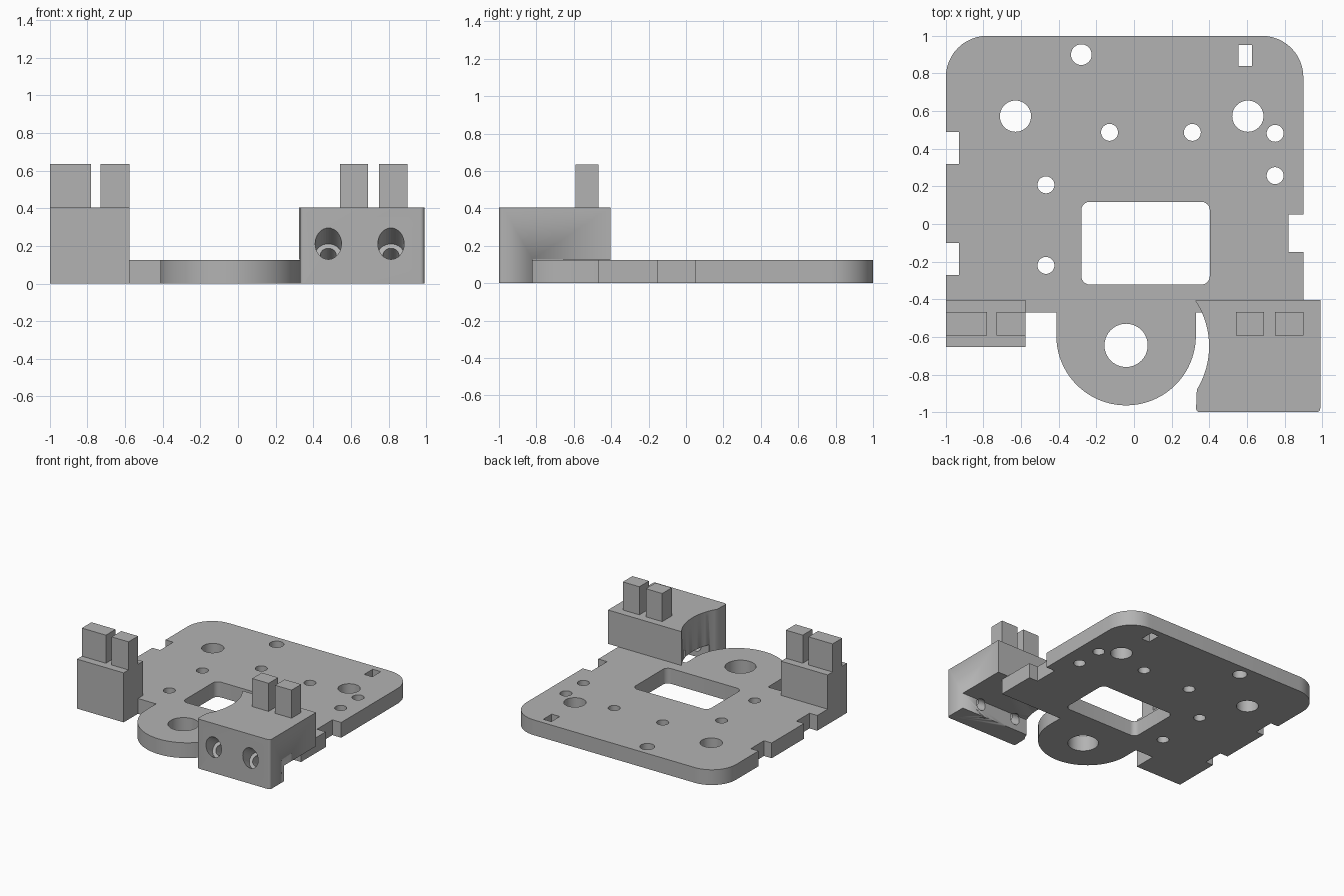
import bpy, math
from mathutils import Vector

if "Cube" in bpy.data.objects:
    bpy.data.objects.remove(bpy.data.objects["Cube"])

grey = bpy.data.materials.new("plain_grey")
grey.diffuse_color = (0.45, 0.45, 0.45, 1)
grey.use_nodes = True
grey.node_tree.nodes["Principled BSDF"].inputs["Base Color"].default_value = grey.diffuse_color


def arc(cx, cy, r, a0, a1, n=12):
    """Points on an arc, angles in degrees."""
    return [(cx + r * math.cos(math.radians(a0 + (a1 - a0) * i / n)),
             cy + r * math.sin(math.radians(a0 + (a1 - a0) * i / n))) for i in range(n + 1)]


def circle(cx, cy, r, n=40):
    return arc(cx, cy, r, 0, 360, n)[:-1]


def rect(x0, x1, y0, y1, r=0):
    if not r:
        return [(x0, y0), (x1, y0), (x1, y1), (x0, y1)]
    return (arc(x0 + r, y0 + r, r, 180, 270, 6) + arc(x1 - r, y0 + r, r, 270, 360, 6)
            + arc(x1 - r, y1 - r, r, 0, 90, 6) + arc(x0 + r, y1 - r, r, 90, 180, 6))


def slab(name, loops, z0, z1):
    """Extrude an outline (first loop) with holes (other loops) between two heights."""
    cu = bpy.data.curves.new(name, 'CURVE')
    cu.dimensions = '2D'
    cu.fill_mode = 'BOTH'
    cu.extrude = (z1 - z0) / 2
    for pts in loops:
        sp = cu.splines.new('POLY')
        sp.points.add(len(pts) - 1)
        for p, (x, y) in zip(sp.points, pts):
            p.co = (x, y, 0, 1)
        sp.use_cyclic_u = True
    ob = bpy.data.objects.new(name, cu)
    bpy.context.collection.objects.link(ob)
    ob.location.z = (z0 + z1) / 2
    bpy.ops.object.select_all(action='DESELECT')
    ob.select_set(True)
    bpy.context.view_layer.objects.active = ob
    bpy.ops.object.convert(target='MESH')
    ob = bpy.context.object
    ob.name = name
    # weld the caps to the walls so the solid is closed
    bpy.ops.object.mode_set(mode='EDIT')
    bpy.ops.mesh.select_all(action='SELECT')
    bpy.ops.mesh.remove_doubles(threshold=0.0001)
    bpy.ops.mesh.normals_make_consistent(inside=False)
    bpy.ops.object.mode_set(mode='OBJECT')
    ob.data.materials.clear()
    ob.data.materials.append(grey)
    bpy.ops.object.shade_smooth_by_angle(angle=math.radians(30))
    return ob


def cut(ob, cutter):
    cutter.hide_render = True
    cutter.hide_set(True)
    m = ob.modifiers.new("cut", 'BOOLEAN')
    m.operation = 'DIFFERENCE'
    m.solver = 'EXACT'
    m.object = cutter


# base plate: rounded back corners, edge notches and a round front tongue
T = 0.125
outline = ([(-1, -0.47), (-0.413, -0.47)]
           + arc(-0.042, -0.593, 0.371, 180, 360, 40)
           + [(0.329, -0.47), (0.9, -0.47), (0.9, -0.15), (0.82, -0.15), (0.82, 0.05), (0.9, 0.05)]
           + arc(0.68, 0.78, 0.22, 0, 90) + arc(-0.78, 0.78, 0.22, 90, 180)
           + [(-1, 0.49), (-0.93, 0.49), (-0.93, 0.32), (-1, 0.32),
              (-1, -0.10), (-0.93, -0.10), (-0.93, -0.27), (-1, -0.27)])
holes = [(-0.042, -0.645, 0.115), (-0.28, 0.9, 0.055), (-0.63, 0.573, 0.083), (0.605, 0.573, 0.083)]
holes += [(x, y, 0.045) for x, y in ((-0.13, 0.487), (0.31, 0.487), (0.75, 0.482),
                                     (0.75, 0.257), (-0.468, 0.208), (-0.468, -0.22))]
slab("base_plate", [outline, rect(-0.28, 0.403, -0.322, 0.118, 0.045),
                    rect(0.555, 0.628, 0.84, 0.95)] + [circle(*h) for h in holes], 0, T)

# left block rises from the front corner of the plate
slab("left_block_foot", [rect(-1, -0.577, -0.655, -0.47)], 0, T)
slab("left_block", [rect(-1, -0.577, -0.655, -0.405)], T, 0.405)

# right block: concave side beside the tongue, rounded front corners
concave = arc(-0.042, -0.65, 0.441, 33.7, -31.5, 20)
block = slab("right_block", [concave + arc(0.35, -0.98, 0.02, 180, 270, 5)
                             + arc(0.97, -0.98, 0.02, 270, 360, 5) + [(0.99, -0.405)]], 0, 0.405)

# open space under the right block, behind its front lip
cut(block, slab("underside_cutter", [rect(0.2, 1.1, -0.82, -0.3)], -0.1, 0.128))

# sloping screw holes with wide heads through the front lip
axis = Vector((0, math.cos(math.radians(33)), -math.sin(math.radians(33))))
for x in (0.48, 0.813):
    mouth = Vector((x, -1, 0.212))
    for r, start, end in ((0.07, -0.15, 0.11), (0.042, 0.05, 0.30)):
        bpy.ops.mesh.primitive_cylinder_add(vertices=32, radius=r, depth=end - start,
                                            location=mouth + axis * (start + end) / 2,
                                            rotation=axis.to_track_quat('Z', 'Y').to_euler())
        cutter = bpy.context.object
        cutter.name = "screw_hole_cutter"
        cut(block, cutter)

# upright posts on both blocks
for name, x0, x1 in (("left_outer_post", -1, -0.782), ("left_inner_post", -0.73, -0.577),
                     ("right_inner_post", 0.543, 0.692), ("right_outer_post", 0.75, 0.9)):
    slab(name, [rect(x0, x1, -0.592, -0.468)], 0.405, 0.635)
